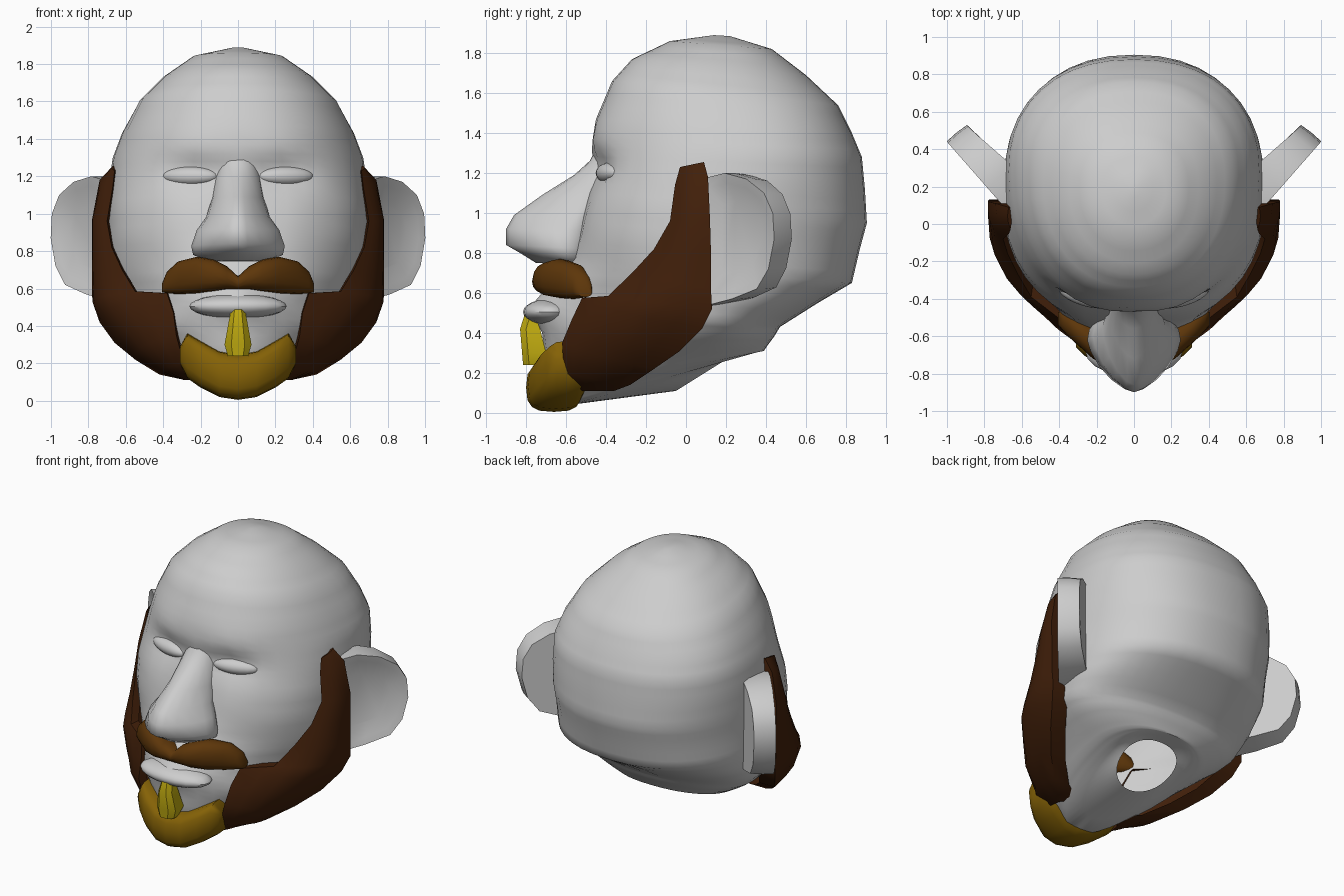
import bpy, bmesh, math
from mathutils import Matrix, Vector

cube = bpy.data.objects.get("Cube")
if cube:
    bpy.data.objects.remove(cube, do_unlink=True)


def material(name, rgb):
    m = bpy.data.materials.new(name)
    m.use_nodes = True
    m.diffuse_color = (*rgb, 1)
    m.node_tree.nodes["Principled BSDF"].inputs["Base Color"].default_value = (*rgb, 1)
    return m


SKIN = material("pale grey", (0.61, 0.61, 0.61))
BEARD = material("dark brown", (0.053, 0.014, 0.003))
MOUSTACHE = material("mid brown", (0.11, 0.037, 0.003))
GOATEE = material("ochre", (0.235, 0.122, 0.002))
PATCH = material("yellow", (0.52, 0.4, 0.005))


def finish(name, bm, mat, mirror=False, angle=40):
    bmesh.ops.recalc_face_normals(bm, faces=bm.faces)
    me = bpy.data.meshes.new(name)
    bm.to_mesh(me)
    bm.free()
    me.materials.append(mat)
    for p in me.polygons:
        p.use_smooth = True
    me.set_sharp_from_angle(angle=math.radians(angle))
    ob = bpy.data.objects.new(name, me)
    bpy.context.scene.collection.objects.link(ob)
    if mirror:
        ob.modifiers.new("mirror", 'MIRROR')


def loft(rings, caps=(True, True), closed=True):
    """Skin rows of equal length."""
    bm = bmesh.new()
    rows = [[bm.verts.new(p) for p in r] for r in rings]
    n = len(rows[0])
    for a, b in zip(rows, rows[1:]):
        for i in range(n if closed else n - 1):
            j = (i + 1) % n
            bm.faces.new((a[i], a[j], b[j], b[i]))
    for row, cap in zip((rows[0], rows[-1]), caps):
        if cap:
            bm.faces.new(row)
    return bm


def power(v, e):
    return math.copysign(abs(v) ** e, v)


def tilted_ring(fy, fz, by, bz, hw, cy, p, n=40):
    """Egg-shaped ring whose height runs from its front to its back."""
    pts = []
    for i in range(n):
        a = 2 * math.pi * i / n
        s, c = math.sin(a), math.cos(a)
        q = p if c > 0 else 2.25
        y = cy - power(c, 2 / q) * (cy - fy if c > 0 else by - cy)
        pts.append(Vector((hw * power(s, 2 / q), y, fz + (bz - fz) * (y - fy) / (by - fy))))
    return pts


# Head: front y, front z, back y, back z, half width, widest y, front roundness
HEAD = [
    (.14, 1.89, .22, 1.885, .03, .18, 2),
    (-.08, 1.86, .43, 1.82, .24, .18, 2.1),
    (-.27, 1.77, .60, 1.69, .40, .2, 2.1),
    (-.37, 1.66, .76, 1.54, .53, .25, 2.2),
    (-.45, 1.47, .83, 1.40, .62, .28, 2.2),
    (-.47, 1.32, .88, 1.28, .67, .28, 2.2),
    (-.47, 1.20, .895, 1.12, .69, .24, 2.3),
    (-.50, 1.05, .905, .95, .70, .18, 2.4),
    (-.54, .90, .87, .82, .70, .15, 2.3),
    (-.60, .75, .83, .65, .70, .15, 1.95),
    (-.72, .60, .66, .55, .69, .15, 1.55),
    (-.78, .53, .47, .43, .66, .1, 1.45),
    (-.72, .40, .44, .38, .59, .1, 1.85),
    (-.70, .25, .41, .34, .49, .1, 1.9),
    (-.64, .10, .39, .31, .38, .1, 2),
    (-.58, .04, .38, .31, .3, .1, 2),
    (-.05, .11, .27, .31, .2, .13, 2),
]
rings = []
for a, b in zip(HEAD, HEAD[1:]):
    for k in range(3):
        rings.append(tilted_ring(*(u + (v - u) * k / 3 for u, v in zip(a, b))))
rings.append(tilted_ring(*HEAD[-1]))
# Soft sockets, brow ridge and cheeks: x, z, spread x, spread z, push
BUMPS = [(.22, 1.22, .14, .08, .05), (.24, 1.38, .2, .06, -.015), (.3, .98, .12, .12, -.015)]
for r in rings:
    for p in r:
        if p.y < 0:
            for x, z, sx, sz, d in BUMPS:
                p.y += d * math.exp(-((abs(p.x) - x) / sx) ** 2 - ((p.z - z) / sz) ** 2)
finish("head", loft(rings, (True, False)), SKIN, angle=50)

# Nose
NOSE = [
    (-.44, 1.34, -.36, 1.34, .08, -.38, 2),
    (-.482, 1.26, -.36, 1.26, .1, -.39, 2),
    (-.56, 1.19, -.38, 1.2, .12, -.41, 1.7),
    (-.72, 1.09, -.40, 1.08, .14, -.46, 1.6),
    (-.86, .99, -.43, .98, .17, -.55, 1.6),
    (-.90, .92, -.45, .91, .22, -.6, 1.5),
    (-.90, .84, -.46, .82, .25, -.62, 1.5),
    (-.83, .80, -.48, .77, .24, -.6, 1.6),
    (-.75, .75, -.48, .74, .16, -.58, 1.8),
]
finish("nose", loft([tilted_ring(*r, n=20) for r in NOSE]), SKIN, angle=60)


# Eyes and lips
def ellipsoid(name, centre, radii, turn=0, mirror=False):
    bm = bmesh.new()
    place = (Matrix.Translation(centre) @ Matrix.Rotation(turn, 4, 'Z')
             @ Matrix.Diagonal((*radii, 1)))
    bmesh.ops.create_uvsphere(bm, u_segments=20, v_segments=12, radius=1, matrix=place)
    finish(name, bm, SKIN, mirror)


ellipsoid("eyes", (.255, -.38, 1.2), (.155, .06, .052), .28, True)
ellipsoid("lips", (0, -.68, .505), (.26, .135, .065))

# Ears: flat plates angled back, hollowed in front and thicker at the root
EAR = [(-.06, 1.17), (.1, 1.2), (.25, 1.17), (.37, 1.1), (.43, 1.0),
       (.44, .87), (.40, .72), (.32, .62), (.15, .57), (-.06, .53)]


def ear_ring(scale, depth, root=0):
    ring = []
    for u, z in EAR:
        u, z = .18 + (u - .18) * scale, .88 + (z - .88) * scale
        d = depth + root * max(0, .4 - u)
        ring.append((.72 + .64 * u - .74 * d, .12 + .73 * u + .67 * d, z))
    return ring


finish("ears", loft([ear_ring(.55, .04), ear_ring(.84, .012), ear_ring(1, 0),
                     ear_ring(1, .07), ear_ring(.97, .14, .13)]), SKIN, True, 55)

# Beard: front edge, back edge and outward bulge for each row, top to bottom
SIDE = [
    ((.66, -.03, 1.23), (.67, .09, 1.255), .01),
    ((.67, -.055, 1.14), (.74, .11, 1.18), .02),
    ((.70, -.08, .96), (.78, .12, .97), .03),
    ((.675, -.16, .82), (.78, .125, .8), .04),
    ((.62, -.27, .70), (.78, .125, .62), .06),
    ((.55, -.39, .585), (.775, .13, .52), .09),
    ((.38, -.52, .575), (.74, .08, .42), .14),
    ((.345, -.57, .47), (.66, -.03, .31), .12),
    ((.33, -.62, .35), (.55, -.16, .22), .09),
    ((.29, -.61, .2), (.42, -.28, .14), .05),
    ((.25, -.52, .11), (.28, -.36, .11), .02),
]
rows = []
for f, b, bulge in SIDE:
    f, b = Vector(f), Vector(b)
    out = Vector((b.y - f.y, f.x - b.x, 0)).normalized()
    row = [f + Vector((-.01, .07, 0))]
    for k in range(7):
        t = k / 6
        row.append(f.lerp(b, t) + out * bulge * math.sin(math.pi * t))
    row.append(b - Vector((.12, 0, 0)))
    rows.append(row)
finish("beard", loft(rows, closed=False), BEARD, True, 50)


# Moustache and goatee: rounded sections across x
def hair(name, sections, p, mat):
    rings = []
    for x, low, high, front, depth in sections:
        ring = []
        for i in range(16):
            a = 2 * math.pi * i / 16
            ring.append((x, front + depth * (1 - power(math.cos(a), 2 / p)),
                         (low + high) / 2 + (high - low) / 2 * power(math.sin(a), 2 / p)))
        rings.append(ring)
    finish(name, loft(rings, (False, True)), mat, True, 50)


hair("moustache", [(0, .59, .665, -.745, .07), (.06, .595, .72, -.77, .08),
                   (.13, .585, .755, -.765, .09), (.22, .575, .77, -.72, .09),
                   (.32, .57, .745, -.63, .07), (.38, .575, .69, -.57, .05),
                   (.405, .58, .63, -.54, .035)], 2.3, MOUSTACHE)
hair("goatee", [(0, .005, .25, -.8, .14), (.1, .02, .265, -.79, .14), (.2, .07, .32, -.75, .13),
                (.27, .12, .36, -.70, .11), (.31, .2, .29, -.66, .08)], 3, GOATEE)

# Soul patch: half width, front y, back y, z
rings = []
for w, front, back, z in [(.035, -.805, -.76, .5), (.05, -.83, -.73, .42),
                          (.072, -.82, -.70, .3), (.055, -.815, -.74, .24)]:
    rings.append([(-w, back, z), (-w, front + .03, z), (-w / 2, front, z),
                  (w / 2, front, z), (w, front + .03, z), (w, back, z)])
finish("soul_patch", loft(rings), PATCH, angle=30)
